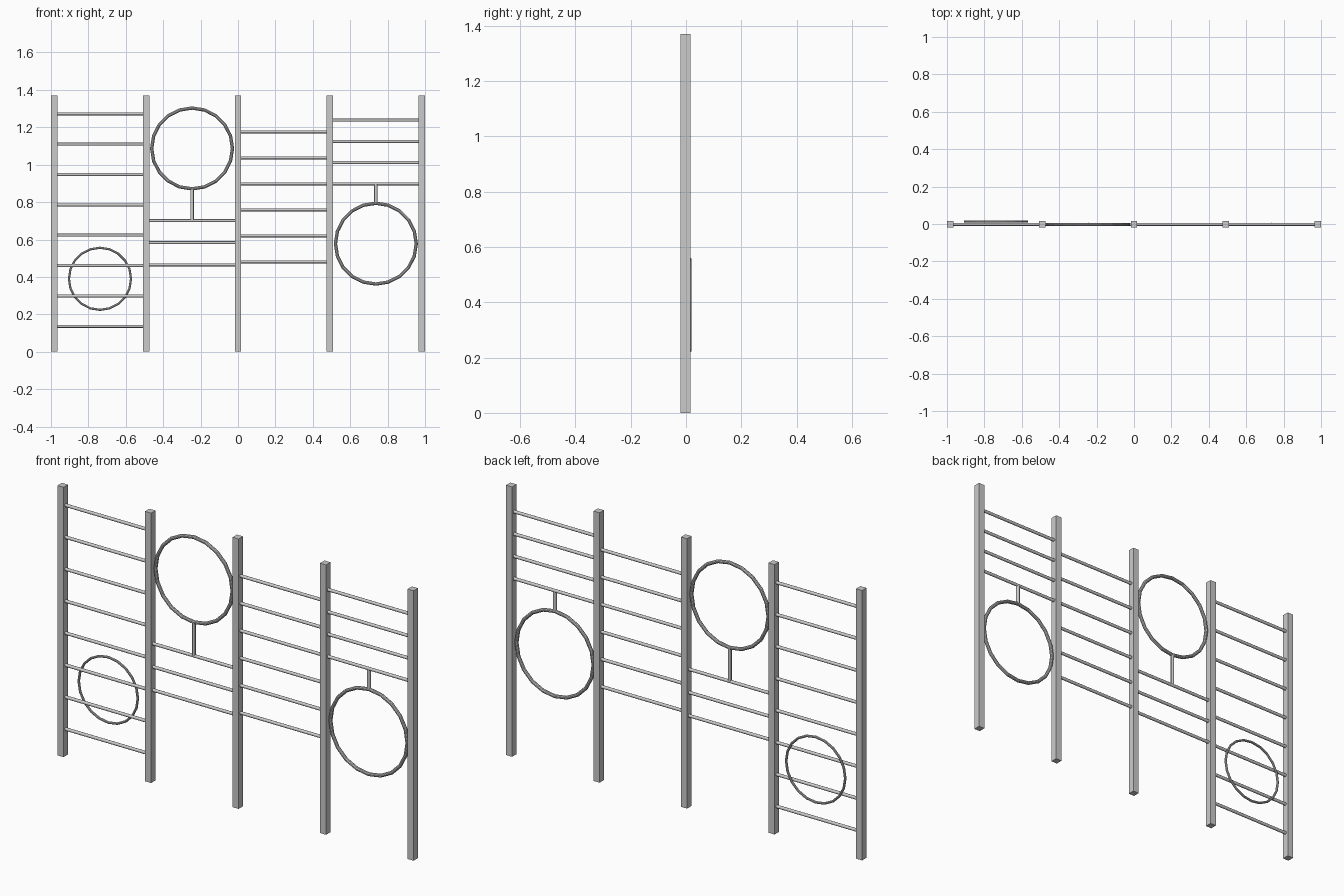
import bpy
from math import pi

if "Cube" in bpy.data.objects:
    bpy.data.objects.remove(bpy.data.objects["Cube"])

Y = -0.002          # plane of the frame; the small ring sits just behind it
POST_X = [-0.983, -0.4915, 0.0, 0.4915, 0.983]
POST_W, HEIGHT = 0.034, 1.37


def post(x):
    bpy.ops.mesh.primitive_cube_add(size=1, location=(x, Y, HEIGHT / 2))
    o = bpy.context.object
    o.name = "post"
    o.scale = (POST_W, POST_W + 0.001, HEIGHT)


def bar(name, loc, length, r, rot=(0, 0, 0)):
    bpy.ops.mesh.primitive_cylinder_add(vertices=12, radius=r, depth=length,
                                        location=loc, rotation=rot)
    bpy.context.object.name = name
    bpy.ops.object.shade_smooth_by_angle()


def ring(name, x, y, z, outer, r):
    bpy.ops.mesh.primitive_torus_add(major_segments=20, minor_segments=10,
                                     major_radius=outer - r, minor_radius=r,
                                     location=(x, y, z), rotation=(pi / 2, 0, 0))
    bpy.context.object.name = name


# Upright posts
for x in POST_X:
    post(x)

# Horizontal rungs: (lowest height, spacing, count) for each bay
bays = [(0.136, 0.1623, 8), (0.465, 0.1178, 3), (0.481, 0.139, 6), (0.898, 0.1133, 4)]
for i, (z0, step, count) in enumerate(bays):
    mid = (POST_X[i] + POST_X[i + 1]) / 2
    length = POST_X[i + 1] - POST_X[i] - POST_W + 0.004
    for k in range(count):
        bar("rung", (mid, Y, z0 + k * step), length, 0.008, (0, pi / 2, 0))

# Large rings with their short stems
ring("upper_ring", -0.2455, Y, 1.087, 0.225, 0.009)
bar("upper_ring_stem", (-0.2455, Y, 0.785), 0.17, 0.009)
ring("lower_ring", 0.737, Y, 0.578, 0.225, 0.009)
bar("lower_ring_stem", (0.737, Y, 0.845), 0.106, 0.009)

# Small ring fixed behind the first bay
ring("small_ring", -0.738, 0.0135, 0.39, 0.172, 0.006)
